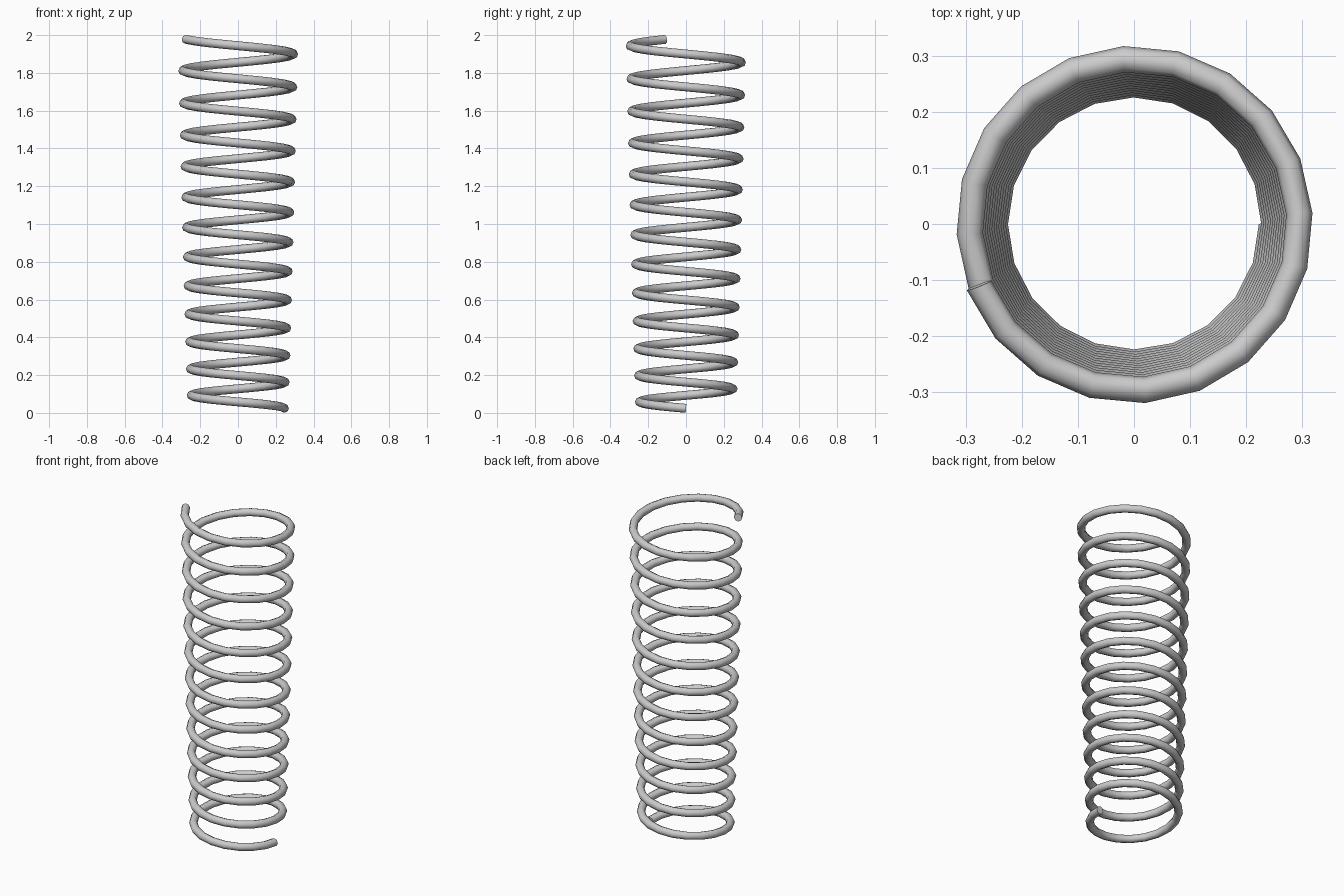
import bpy, bmesh
from math import sin, cos, pi, radians
from mathutils import Vector

if "Cube" in bpy.data.objects:
    bpy.data.objects.remove(bpy.data.objects["Cube"])

TURNS = 12.44        # left-handed winding, starts on +x
STEPS = 20           # segments per turn
SIDES = 8            # wire cross-section
WIRE = 0.0235        # wire radius


def centre(k):
    """Point on the coil after k turns; radius and pitch grow upwards."""
    r = 0.246 + 0.051 * k / TURNS
    a = -2 * pi * k
    return Vector((r * cos(a), r * sin(a), 0.024 + 0.137 * k + 0.00161 * k * k))


# wire swept along the coil
bm = bmesh.new()
count = round(TURNS * STEPS)
rings = []
for i in range(count + 1):
    k = TURNS * i / count
    p = centre(k)
    tangent = (centre(k + 0.001) - centre(k - 0.001)).normalized()
    out = Vector((p.x, p.y, 0)).normalized()
    up = out.cross(tangent).normalized()
    out = tangent.cross(up)
    rings.append([bm.verts.new(p + WIRE * (cos(t) * out + sin(t) * up))
                  for t in (2 * pi * j / SIDES for j in range(SIDES))])
for a, b in zip(rings, rings[1:]):
    for j in range(SIDES):
        n = (j + 1) % SIDES
        bm.faces.new((a[j], a[n], b[n], b[j]))

# flat wire ends
bm.faces.new(rings[0])
bm.faces.new(rings[-1])
bmesh.ops.recalc_face_normals(bm, faces=bm.faces)

mesh = bpy.data.meshes.new("coil_spring")
bm.to_mesh(mesh)
bm.free()
spring = bpy.data.objects.new("coil_spring", mesh)
bpy.context.collection.objects.link(spring)
bpy.context.view_layer.objects.active = spring
spring.select_set(True)
bpy.ops.object.shade_smooth_by_angle(angle=radians(60))
